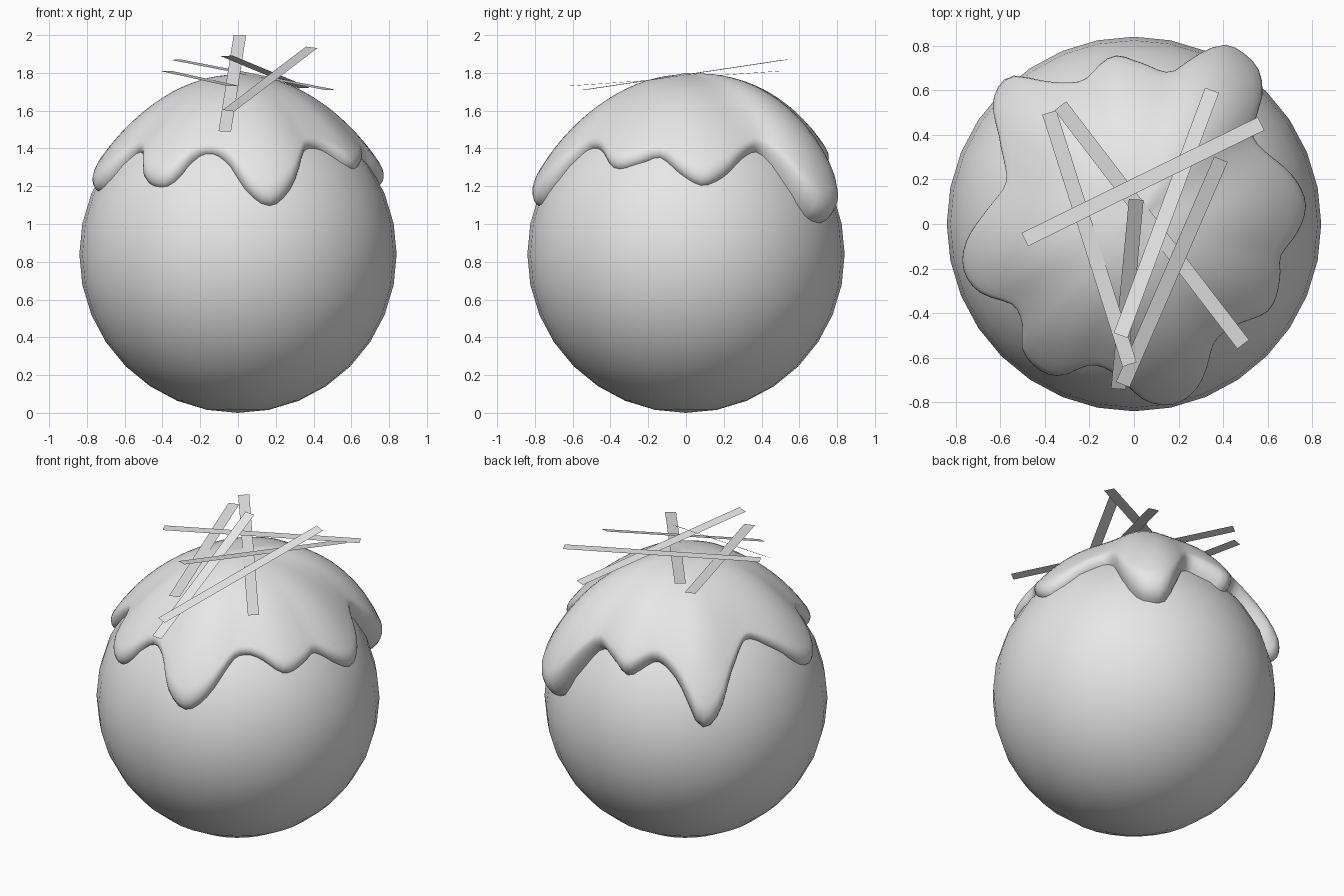
import bpy, bmesh, math
from mathutils import Vector

RADIUS = 0.84
CENTRE = Vector((0, 0, RADIUS))

# Remove the default cube
cube = bpy.data.objects.get("Cube")
if cube:
    bpy.data.objects.remove(cube, do_unlink=True)

grey = bpy.data.materials.new("plain grey")
grey.use_nodes = True
grey.diffuse_color = (0.8, 0.8, 0.8, 1)
grey.node_tree.nodes["Principled BSDF"].inputs["Base Color"].default_value = (0.8, 0.8, 0.8, 1)


def make_object(name, bm, smooth):
    """Turn a bmesh into a named grey object."""
    bmesh.ops.recalc_face_normals(bm, faces=bm.faces)
    for face in bm.faces:
        face.smooth = smooth
    mesh = bpy.data.meshes.new(name)
    bm.to_mesh(mesh)
    bm.free()
    mesh.materials.append(grey)
    obj = bpy.data.objects.new(name, mesh)
    bpy.context.collection.objects.link(obj)
    return obj


# Round body
bm = bmesh.new()
bmesh.ops.create_uvsphere(bm, u_segments=32, v_segments=16, radius=RADIUS)
bmesh.ops.translate(bm, verts=bm.verts, vec=CENTRE)
make_object("round_body", bm, True)

# Lower rim of the icing: (angle in degrees, height), drips and gaps in turn
RIM = [(-78, 1.10), (-70, 1.17), (-58, 1.38), (-50, 1.41), (-42, 1.38), (-32, 1.30),
       (-20, 1.33), (-12, 1.36), (0, 1.25), (7, 1.21), (15, 1.25), (29, 1.37),
       (39, 1.37), (45, 1.19), (51, 1.05), (57, 1.01), (63, 1.03), (69, 1.20),
       (76, 1.36), (88, 1.33), (97, 1.28), (109, 1.37), (118, 1.32), (124, 1.22),
       (130, 1.04), (135, 1.03), (140, 1.12), (147, 1.30), (161, 1.44), (175, 1.37),
       (189, 1.21), (196, 1.18), (203, 1.23), (213, 1.38), (222, 1.36), (229, 1.24),
       (238, 1.20), (244, 1.24), (251, 1.36), (258, 1.38), (266, 1.32), (274, 1.17)]


def rim_height(angle):
    """Smooth closed curve through the rim points."""
    n = len(RIM)

    def point(i):
        a, z = RIM[i % n]
        return a + 360 * (i // n), z

    i = max(k for k in range(n) if RIM[k][0] <= angle)
    (a0, z0), (a1, z1), (a2, z2), (a3, z3) = [point(i + k) for k in (-1, 0, 1, 2)]
    span = a2 - a1
    t = (angle - a1) / span
    m1 = (z2 - z0) / (a2 - a0) * span
    m2 = (z3 - z1) / (a3 - a1) * span
    return ((2*t**3 - 3*t**2 + 1) * z1 + (t**3 - 2*t**2 + t) * m1
            + (3*t**2 - 2*t**3) * z2 + (t**3 - t**2) * m2)


def bell(angle, middle, width):
    return math.exp(-((angle - middle) / width) ** 2)


# Dripping icing: a polar cap, thicker at the back and along each drip,
# that rolls under at the rim
STEPS = 120
ROLL = 0.92
levels = [ROLL * (k + 1) / 16 for k in range(16)]
levels += [ROLL + (1 - ROLL) * math.sin(k * math.pi / 12) for k in range(1, 7)]
MEAN_POLAR = 0.95

bm = bmesh.new()
crown = bm.verts.new(CENTRE + Vector((0, 0, RADIUS + 0.12)))
columns = []
for j in range(STEPS):
    degrees = RIM[0][0] + 360 * j / STEPS
    theta = math.radians(degrees)
    height = rim_height(degrees)
    edge = math.acos((height - RADIUS) / (RADIUS + 0.01))
    swell = 0.055 * bell(degrees, 85, 42) + 0.035 * bell(degrees, 54, 18)
    drip = 0.03 * max(0, 1.4 - height) / 0.3
    column = []
    for s in levels:
        polar = s * (MEAN_POLAR + (edge - MEAN_POLAR) * s ** 2)
        thick = 0.045 + 0.075 * math.cos(s * math.pi / 2) ** 2
        thick += swell * math.sin(math.pi * s ** 1.2 * 0.75) + drip * s ** 3
        if s > ROLL:
            thick *= math.sqrt(max(0, 1 - ((s - ROLL) / (1 - ROLL)) ** 2))
        r = RADIUS - 0.008 + thick
        column.append(bm.verts.new(CENTRE + Vector((
            r * math.sin(polar) * math.cos(theta),
            r * math.sin(polar) * math.sin(theta),
            r * math.cos(polar)))))
    columns.append(column)
for j in range(STEPS):
    a, b = columns[j], columns[(j + 1) % STEPS]
    bm.faces.new((crown, a[0], b[0]))
    for k in range(len(levels) - 1):
        bm.faces.new((a[k], a[k + 1], b[k + 1], b[k]))
make_object("dripping_icing", bm, True)

# Flat strips scattered over the top: two ends, and the direction
# that the width leans towards
ACROSS = Vector((1, 0, 0))
DIAGONAL = Vector((1, 0.35, 0))
STRIPS = [((-0.49, -0.07, 1.84), (0.57, 0.45, 1.84), ACROSS),
          ((-0.38, 0.50, 1.81), (-0.02, -0.63, 1.73), DIAGONAL),
          ((-0.33, 0.53, 1.87), (0.49, -0.54, 1.71), DIAGONAL),
          ((0.35, 0.60, 1.72), (-0.06, -0.50, 1.89), ACROSS),
          ((0.39, 0.29, 1.935), (-0.05, -0.72, 1.60), ACROSS),
          ((0.01, 0.11, 2.0), (-0.07, -0.74, 1.49), ACROSS)]
for number, (first, last, lean) in enumerate(STRIPS, 1):
    start, end = Vector(first), Vector(last)
    along = (end - start).normalized()
    side = (lean - along * lean.dot(along)).normalized() * 0.033
    bm = bmesh.new()
    corners = (start - side, start + side, end + side, end - side)
    bm.faces.new([bm.verts.new(c) for c in corners])
    make_object(f"flat_strip_{number}", bm, False)
